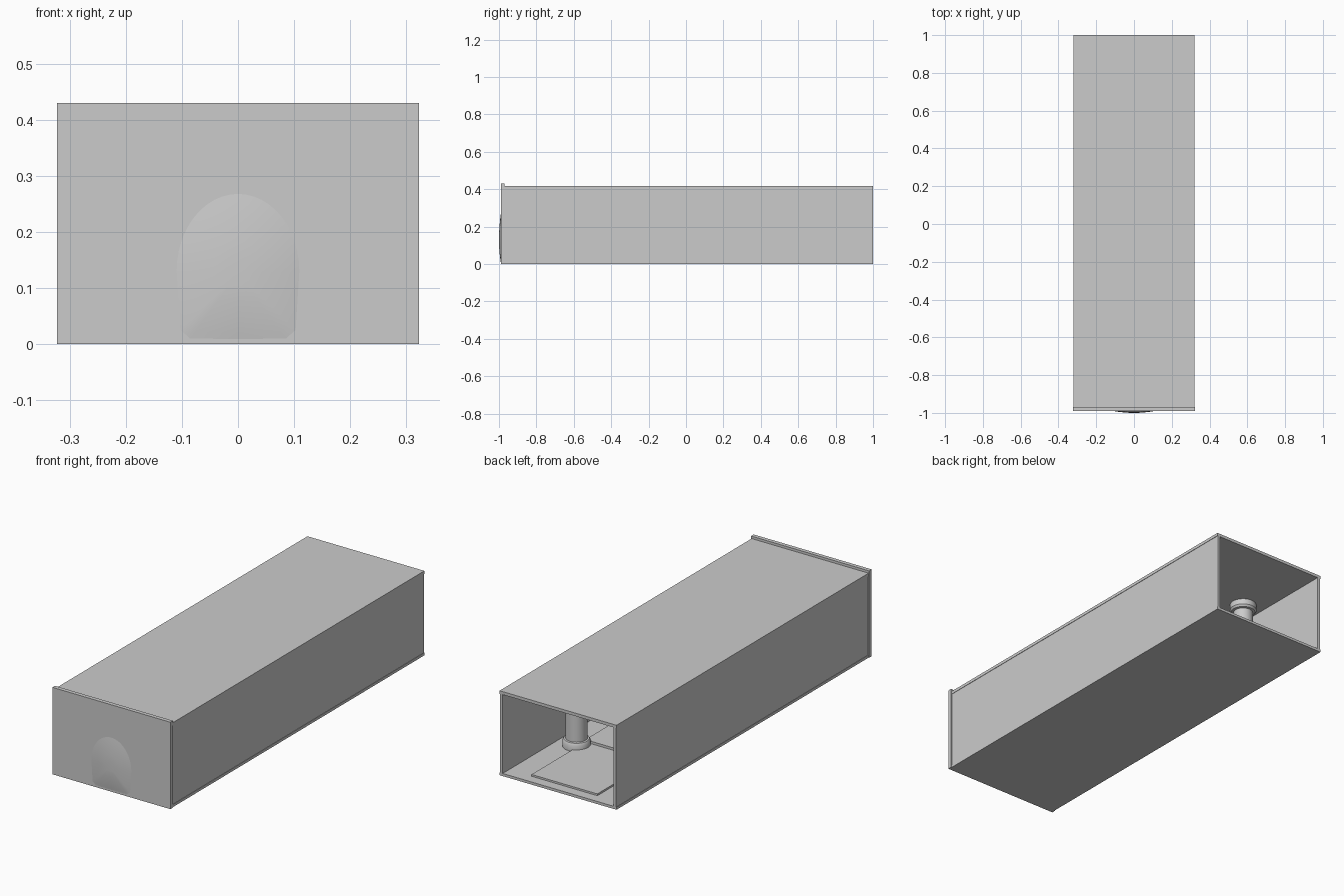
import bpy, bmesh, math

if "Cube" in bpy.data.objects:
    bpy.data.objects.remove(bpy.data.objects["Cube"])


def box(name, x0, x1, y0, y1, z0, z1):
    bm = bmesh.new()
    bmesh.ops.create_cube(bm, size=1)
    for v in bm.verts:
        v.co = ((x0 + x1) / 2 + v.co.x * (x1 - x0),
                (y0 + y1) / 2 + v.co.y * (y1 - y0),
                (z0 + z1) / 2 + v.co.z * (z1 - z0))
    return finish(name, bm)


def finish(name, bm, smooth=False):
    bmesh.ops.recalc_face_normals(bm, faces=bm.faces)
    me = bpy.data.meshes.new(name)
    bm.to_mesh(me)
    bm.free()
    ob = bpy.data.objects.new(name, me)
    bpy.context.collection.objects.link(ob)
    if smooth:
        bpy.context.view_layer.objects.active = ob
        ob.select_set(True)
        bpy.ops.object.shade_smooth_by_angle(angle=math.radians(35))
        ob.select_set(False)
    return ob


def lathe(name, profile, x, y, n=32):
    # Rings stacked along z and joined into a closed column
    bm = bmesh.new()
    rings = [[bm.verts.new((x + r * math.cos(2 * math.pi * i / n),
                            y + r * math.sin(2 * math.pi * i / n), z))
              for i in range(n)] for r, z in profile]
    for a, b in zip(rings, rings[1:]):
        for i in range(n):
            j = (i + 1) % n
            bm.faces.new((a[i], a[j], b[j], b[i]))
    bm.faces.new(rings[0])
    bm.faces.new(rings[-1])
    return finish(name, bm, True)


# Hall shell, open at the back
box("floor", -0.32, 0.32, -0.985, 1, 0, 0.013)
box("roof", -0.32, 0.32, -0.985, 1, 0.403, 0.418)
for s, side in ((-1, "left"), (1, "right")):
    xs = sorted((s * 0.303, s * 0.318))
    box(side + "_wall", xs[0], xs[1], -0.985, 1, 0.013, 0.403)
box("front_wall", -0.323, 0.323, -0.99, -0.97, 0, 0.43)

# Low floor runner and the raised platform beyond it
box("floor_runner", -0.18, 0.18, -0.95, 0.95, 0.013, 0.022)
box("raised_platform", -0.18, 0.18, -0.95, 0.53, 0.022, 0.034)

# Two rows of columns with base and capital rings
profile = [(0.063, 0.013), (0.064, 0.042), (0.058, 0.052), (0.05, 0.054),
           (0.046, 0.362), (0.057, 0.364), (0.064, 0.374), (0.063, 0.403)]
for s, side in ((-1, "left"), (1, "right")):
    for k in range(4):
        lathe(f"{side}_column_{k + 1}", profile, s * 0.2, 0.57 - 0.38 * k)

# Shallow arched bulge on the front wall
outline = [(-0.09, 0.004), (0, 0.003), (0.09, 0.004), (0.108, 0.02)]
outline += [(0.115 * math.cos(math.pi * i / 24) ** 1 if i <= 24 else 0,
             0.13 + 0.145 * math.sin(math.pi * i / 24)) for i in range(25)]
outline += [(-0.108, 0.02)]
bm = bmesh.new()
rings = []
for scale in (1.0, 0.85, 0.65, 0.4, 0.2):
    y = -1.0 + 0.011 * scale ** 2
    rings.append([bm.verts.new((x * scale, y, 0.125 + (z - 0.125) * scale))
                  for x, z in outline])
n = len(outline)
for a, b in zip(rings, rings[1:]):
    for i in range(n):
        j = (i + 1) % n
        bm.faces.new((a[i], a[j], b[j], b[i]))
bm.faces.new(rings[-1])
bm.faces.new(rings[0])
finish("front_arch_bulge", bm, True)
